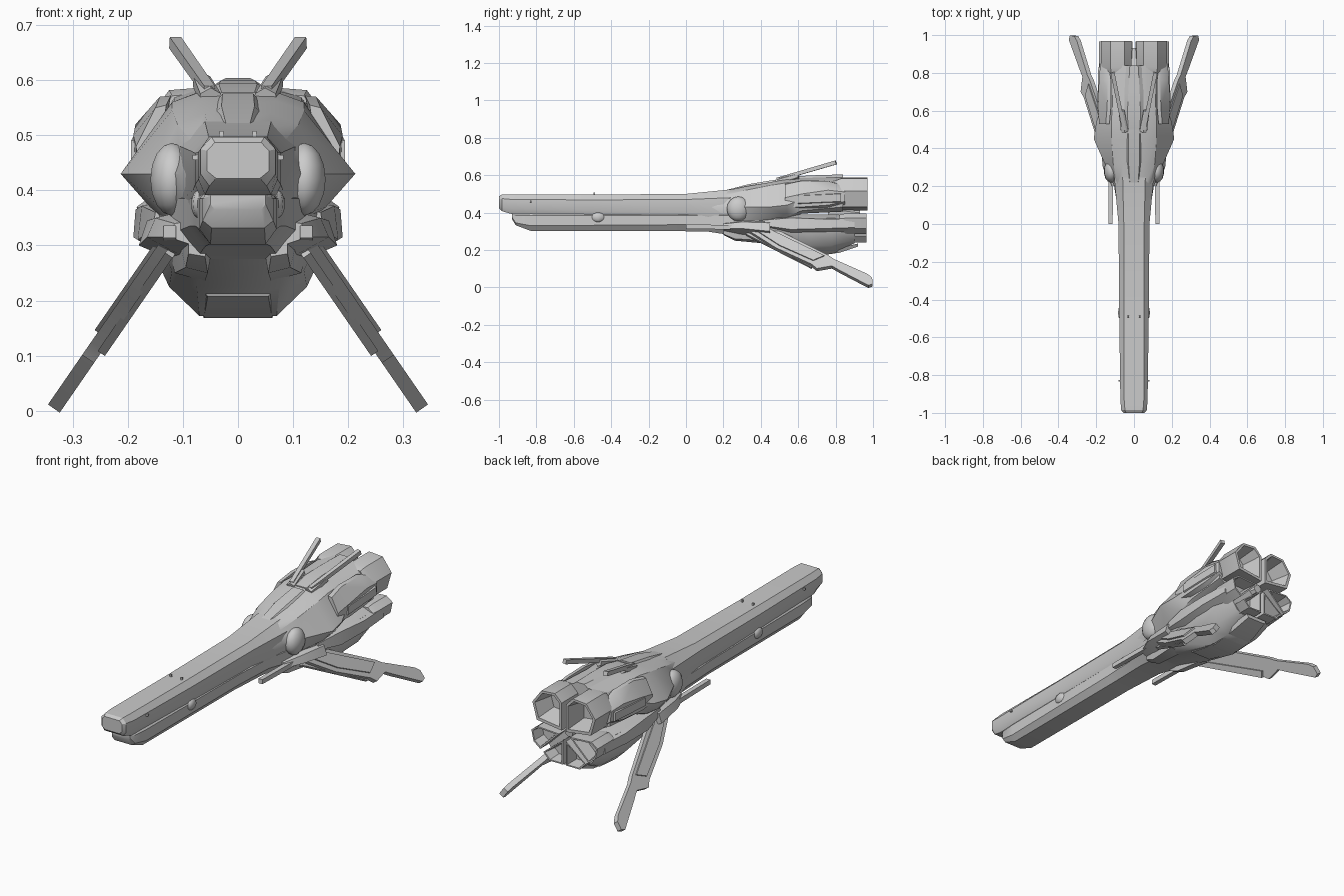
import bpy, bmesh, math
from mathutils import Vector, Matrix


def finish(name, bm, mirror=False, angle=32):
    bmesh.ops.recalc_face_normals(bm, faces=bm.faces)
    me = bpy.data.meshes.new(name)
    bm.to_mesh(me)
    bm.free()
    ob = bpy.data.objects.new(name, me)
    bpy.context.collection.objects.link(ob)
    bpy.ops.object.select_all(action='DESELECT')
    ob.select_set(True)
    bpy.context.view_layer.objects.active = ob
    bpy.ops.object.shade_smooth_by_angle(angle=math.radians(angle))
    if mirror:
        ob.modifiers.new("Mirror", 'MIRROR').use_mirror_merge = False
    return ob


def skin(name, rings, mirror=False):
    """Bridge equal-length rings of 3D points and cap both ends."""
    bm = bmesh.new()
    loops = [[bm.verts.new(p) for p in r] for r in rings]
    n = len(loops[0])
    for a, b in zip(loops, loops[1:]):
        for i in range(n):
            j = (i + 1) % n
            bm.faces.new((a[i], a[j], b[j], b[i]))
    bm.faces.new(loops[0])
    bm.faces.new(loops[-1][::-1])
    return finish(name, bm, mirror)


def loft(name, sections, mirror=False):
    """Sections are (y, [(x, z), ...])."""
    return skin(name, [[(x, y, z) for x, z in s] for y, s in sections], mirror)


def sym(*half):
    """Complete a right-hand profile, listed top to bottom, across x = 0."""
    return list(half) + [(-x, z) for x, z in reversed(half)]


def hull(y, top, tw, w, zhi, zlo, bot, bw):
    """Eight-sided section: flat top, vertical sides, flat bottom."""
    return y, sym((tw, top), (w, zhi), (w, zlo), (bw, bot))


def nozzle(name, pts, y0, y1, front=0.85, mirror=False):
    """Hollow exhaust with a recessed inner cone."""
    cx = sum(p[0] for p in pts) / len(pts)
    cz = sum(p[1] for p in pts) / len(pts)
    def sc(k):
        return [(cx + (x - cx) * k, cz + (z - cz) * k) for x, z in pts]
    loft(name, [(y0, sc(front)), (y0 + .03, sc(1)), (y1, sc(1)), (y1, sc(.84)),
                (y1 - .10, sc(.6))], mirror)


def bar(name, p0, p1, r0, r1, sides=4, mirror=True):
    p0, p1 = Vector(p0), Vector(p1)
    q = (p1 - p0).to_track_quat('Z', 'Y')
    def ring(p, r):
        return [p + q @ Vector((r * math.cos(t), r * math.sin(t), 0))
                for t in [2 * math.pi * (i + .5) / sides for i in range(sides)]]
    skin(name, [ring(p0, r0), ring(p1, r1)], mirror)


def dome(name, c, r, seg=14):
    bm = bmesh.new()
    bmesh.ops.create_uvsphere(bm, u_segments=seg, v_segments=8, radius=1,
                              matrix=Matrix.Translation(c) @ Matrix.Diagonal((*r, 1)))
    finish(name, bm, True, 45)


def wing_plate(name, pts, half, shift=0):
    """Blade drawn in side view (y, z) and leaned outward as it drops."""
    nrm = Vector((.82, 0, .57))
    mid = [Vector((.13 + .69 * (.30 - z), y, z)) + nrm * shift for y, z in pts]
    skin(name, [[p - nrm * half for p in mid], [p + nrm * half for p in mid]], True)


# Long neck: upper beak and shorter lower jaw
loft("upper_neck", [
    hull(-1.0, .487, .042, .056, .472, .435, .422, .040),
    hull(-.985, .497, .048, .068, .475, .43, .408, .052),
    hull(-.93, .498, .052, .072, .470, .42, .392, .060),
    hull(-.50, .496, .052, .078, .468, .41, .385, .066),
    hull(.00, .500, .054, .082, .470, .40, .375, .070),
    hull(.25, .525, .060, .105, .480, .38, .34, .090)])
loft("lower_neck", [
    hull(-.93, .395, .045, .050, .390, .375, .365, .042),
    hull(-.91, .395, .058, .064, .385, .345, .332, .048),
    hull(-.83, .395, .062, .070, .385, .330, .302, .050),
    hull(-.10, .395, .065, .077, .385, .335, .302, .052),
    hull(.12, .395, .070, .088, .385, .335, .298, .060),
    hull(.30, .395, .090, .125, .385, .320, .270, .080)])

# Small sensors along the neck
dome("neck_side_bump", (.071, -.47, .375), (.014, .035, .026), 8)
bar("neck_top_stud", (.03, -.49, .485), (.03, -.49, .508), .008, .005)
bar("nose_side_stud", (.06, -.83, .46), (.083, -.83, .46), .008, .006)

# Flared shoulders and upper engine block
def upper(y, top, tw, sx, sz, w, wz, lx, lz, bot):
    return y, sym((tw, top), (sx, sz), (w, wz), (lx, lz), (lx * .7, bot))

loft("upper_body", [
    upper(.06, .500, .050, .070, .480, .082, .43, .080, .37, .32),
    upper(.20, .515, .055, .085, .490, .105, .43, .098, .37, .31),
    upper(.32, .540, .060, .110, .520, .155, .43, .130, .36, .31),
    upper(.45, .562, .070, .120, .545, .213, .43, .160, .37, .33),
    upper(.54, .582, .060, .120, .560, .200, .44, .160, .38, .36),
    upper(.62, .585, .055, .115, .560, .172, .47, .160, .41, .395),
    upper(.84, .590, .055, .115, .570, .172, .50, .165, .43, .405)])
loft("dorsal_plate", [
    (.50, sym((.030, .578), (.045, .56))),
    (.58, sym((.035, .594), (.065, .575))),
    (.70, sym((.030, .600), (.068, .575))),
    (.84, sym((.022, .604), (.060, .575)))])
loft("canopy_ridge", [
    (.22, sym((.022, .522), (.035, .50))),
    (.34, sym((.030, .553), (.050, .53))),
    (.48, sym((.028, .576), (.048, .55)))])
loft("side_armour", [
    (.53, [(.130, .555), (.150, .550), (.185, .48), (.180, .43), (.150, .43)]),
    (.62, [(.122, .572), (.142, .570), (.190, .50), (.186, .43), (.150, .42)]),
    (.76, [(.122, .570), (.140, .568), (.186, .52), (.184, .44), (.150, .42)]),
    (.85, [(.135, .545), (.145, .540), (.178, .51), (.176, .46), (.150, .44)])], True)
loft("armour_step", [
    (.60, [(.165, .50), (.194, .49), (.194, .45), (.165, .435)]),
    (.83, [(.160, .51), (.189, .50), (.189, .46), (.160, .445)])], True)
dome("shoulder_dome", (.120, .28, .42), (.040, .062, .066))
dome("brow_lump", (.045, .30, .515), (.016, .05, .018), 8)

# Lower engine body and belly
def lower(y, top, w, zhi, zlo, kx, kz, bw, bot):
    return y, sym((w * .7, top), (w, zhi), (w * .97, zlo), (kx, kz), (bw, bot))

loft("belly", [
    lower(.16, .35, .085, .345, .320, .07, .305, .050, .298),
    lower(.30, .38, .120, .365, .315, .10, .285, .060, .268),
    lower(.45, .39, .150, .370, .310, .12, .255, .075, .225),
    lower(.66, .39, .165, .370, .300, .125, .225, .070, .172),
    lower(.78, .39, .165, .370, .300, .120, .225, .065, .178),
    lower(.90, .385, .150, .370, .310, .105, .250, .065, .235)])
loft("belly_keel_plate", [
    (.50, sym((.075, .23), (.055, .208))),
    (.68, sym((.075, .20), (.062, .168))),
    (.82, sym((.075, .21), (.062, .185))),
    (.92, sym((.060, .235), (.050, .218)))])
loft("lower_side_pod", [
    (.42, [(.120, .365), (.150, .360), (.155, .33), (.120, .31)]),
    (.56, [(.130, .380), (.175, .372), (.182, .31), (.130, .285)]),
    (.74, [(.130, .378), (.186, .365), (.190, .315), (.130, .280)]),
    (.90, [(.120, .375), (.178, .365), (.182, .320), (.120, .285)])], True)
loft("chin_lump", [
    (.20, [(.055, .300), (.090, .305), (.090, .285), (.060, .280)]),
    (.26, [(.045, .305), (.105, .300), (.095, .260), (.055, .250)]),
    (.42, [(.050, .300), (.125, .295), (.115, .250), (.060, .235)])], True)

# Exhausts: two upper six-sided bells and a fan of lower wedges
nozzle("upper_exhaust", [(.012, .55), (.050, .588), (.125, .582), (.175, .515),
                         (.150, .430), (.012, .412)], .80, .97, mirror=True)
nozzle("side_exhaust", [(.030, .388), (.150, .395), (.184, .370), (.172, .315),
                        (.135, .285)], .82, .965, mirror=True)
nozzle("lower_exhaust", [(.008, .362), (.118, .275), (.085, .240), (.008, .240)],
       .82, .965, mirror=True)
bar("exhaust_core", (0, .76, .40), (0, .93, .39), .05, .022, 8, False)

# Swept lower wings with raised root panel and root guns
wing_plate("wing", [(.29, .325), (.36, .345), (.44, .325), (.76, .165), (.79, .145),
                    (.97, .065), (.995, .045), (.998, .012), (.975, .004), (.82, .085),
                    (.78, .108), (.70, .094), (.67, .118), (.48, .205)], .013)
wing_plate("wing_panel", [(.34, .318), (.43, .310), (.74, .160), (.68, .135), (.50, .215)],
           .010, .010)
wing_plate("wing_rail", [(.32, .290), (.34, .305), (.69, .135), (.67, .112)], .008, -.014)
loft("wing_root", [
    (.20, [(.080, .345), (.115, .340), (.125, .315), (.080, .300)]),
    (.30, [(.090, .365), (.150, .350), (.165, .315), (.100, .280)]),
    (.45, [(.100, .370), (.165, .345), (.180, .300), (.110, .270)])], True)
bar("root_gun", (.124, .0, .325), (.124, .36, .320), .016, .018)

# Raised dorsal antennas
bar("antenna", (.052, .50, .580), (.114, .802, .668), .014, .015)
bar("antenna_base", (.050, .49, .565), (.066, .60, .598), .022, .018, 6)
